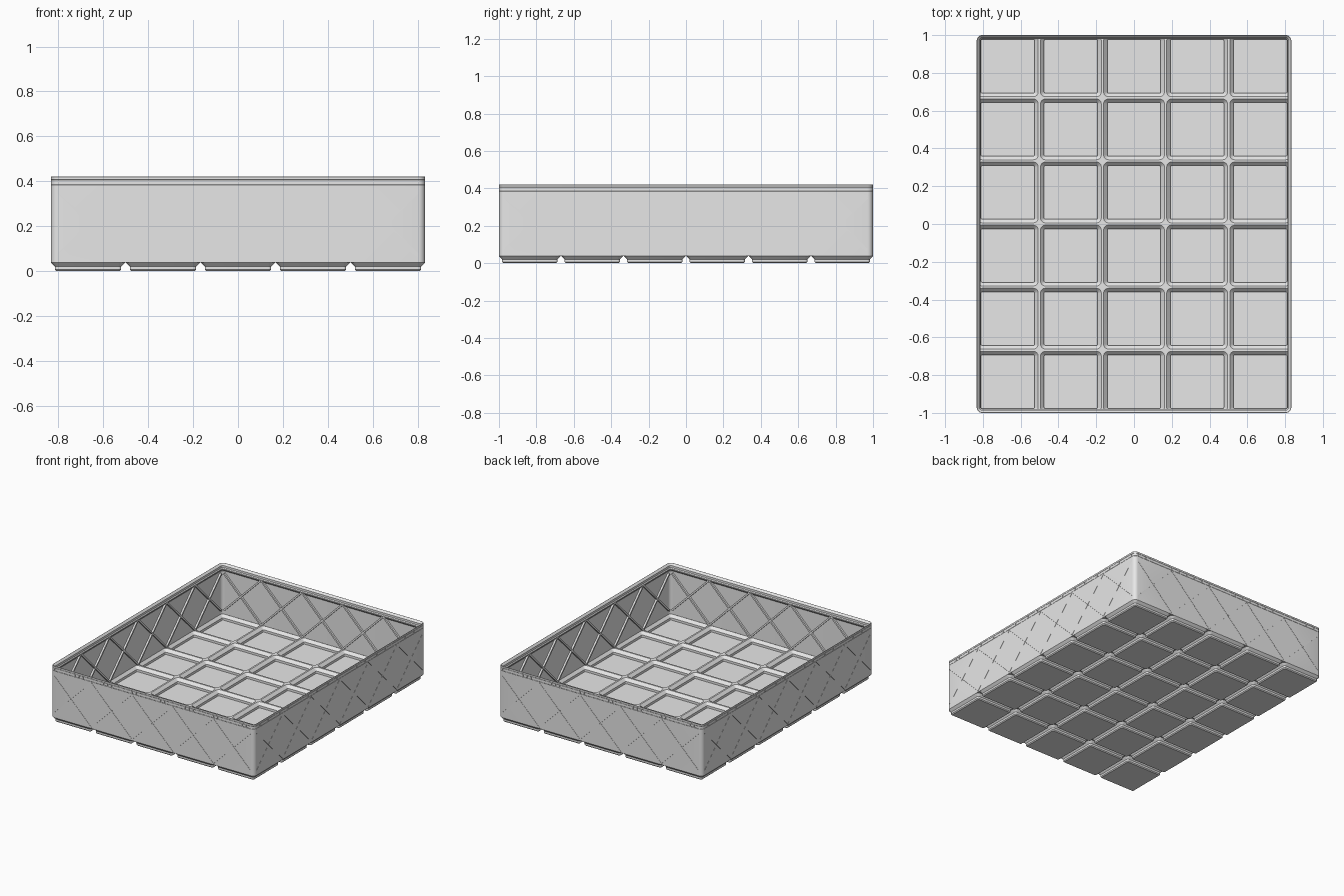
import bpy, bmesh, math
from mathutils import Matrix, Vector

if "Cube" in bpy.data.objects:
    bpy.data.objects.remove(bpy.data.objects["Cube"])

PITCH, GAP, NX, NY = 0.334, 0.004, 5, 6
CELL = PITCH - GAP
W, H = NX * PITCH - GAP, NY * PITCH - GAP
R, SEG = 0.0298, 6
Z_DECK, Z_RIDGE, Z_LIP = 0.0378, 0.0425, 0.385

grey = bpy.data.materials.new("light_grey")
grey.diffuse_color = (0.8, 0.8, 0.8, 1)
grey.use_nodes = True
grey.node_tree.nodes["Principled BSDF"].inputs["Base Color"].default_value = grey.diffuse_color


def loop(bm, x0, x1, y0, y1, radii, z):
    """Counter-clockwise rounded rectangle with one radius per corner."""
    verts = []
    for k, (cx, cy, sx, sy) in enumerate(((x1, y0, -1, 1), (x1, y1, -1, -1),
                                          (x0, y1, 1, -1), (x0, y0, 1, 1))):
        r = radii[k]
        for s in range(SEG + 1):
            a = math.radians(-90 + 90 * k + 90 * s / SEG)
            verts.append(bm.verts.new((cx + sx * r + r * math.cos(a),
                                       cy + sy * r + r * math.sin(a), z)))
    return verts


def inset_loop(bm, x0, x1, y0, y1, d, z):
    return loop(bm, x0 + d, x1 - d, y0 + d, y1 - d, [max(R - d, 0.004)] * 4, z)


def bridge(bm, loops):
    for a, b in zip(loops, loops[1:]):
        for i in range(len(a)):
            j = (i + 1) % len(a)
            bm.faces.new((a[i], a[j], b[j], b[i]))


def finish(bm, name, smooth=True):
    me = bpy.data.meshes.new(name)
    bm.to_mesh(me)
    bm.free()
    me.materials.append(grey)
    ob = bpy.data.objects.new(name, me)
    bpy.context.collection.objects.link(ob)
    if smooth:
        shade(ob)
    return ob


def shade(ob):
    bpy.ops.object.select_all(action='DESELECT')
    ob.select_set(True)
    bpy.context.view_layer.objects.active = ob
    bpy.ops.object.shade_smooth_by_angle()


def bar(bm, side, a, b, width, d0, d1):
    """Box along a line (u, z) on a wall, between two depths from outside."""
    dist = (H if side % 2 == 0 else W) / 2
    du, dz = b[0] - a[0], b[1] - a[1]
    mid = Vector(((a[0] + b[0]) / 2, -dist + (d0 + d1) / 2, (a[1] + b[1]) / 2))
    m = (Matrix.Rotation(side * math.pi / 2, 4, 'Z') @ Matrix.Translation(mid)
         @ Matrix.Rotation(-math.atan2(dz, du), 4, 'Y')
         @ Matrix.Diagonal((math.hypot(du, dz), d1 - d0, width, 1)))
    bmesh.ops.create_cube(bm, size=1, matrix=m)


def diagonals(direction):
    """Lines of the cross pattern, trimmed at the rounded corners."""
    for side in range(4):
        n = NX if side % 2 == 0 else NY
        lim = (n * PITCH - GAP) / 2 - 0.028
        for i in range(n):
            u0, z0, z1 = (i - n / 2) * PITCH, 0.046, 0.378
            ends = []
            for t in (0, 1):
                u = max(-lim, min(lim, u0 + t * PITCH))
                f = (u - u0) / PITCH
                ends.append((u, z0 + (z1 - z0) * (f if direction > 0 else 1 - f)))
            yield side, ends[0], ends[1]


# Base: stepped hollow feet, tiled on a grid and joined by ridges
bm = bmesh.new()
for i in range(NX):
    for j in range(NY):
        x0, y0 = -W / 2 + i * PITCH, -H / 2 + j * PITCH
        x1, y1 = x0 + CELL, y0 + CELL
        g = GAP / 2
        l, r, b, t = i == 0, i == NX - 1, j == 0, j == NY - 1
        tile = (x0 - g * (not l), x1 + g * (not r), y0 - g * (not b), y1 + g * (not t),
                [R if c else 0 for c in (r and b, r and t, l and t, l and b)])
        under = [inset_loop(bm, x0, x1, y0, y1, d, z) for d, z in
                 ((0.0235, 0), (0.0171, 0.0064), (0.0171, 0.0207), (0, Z_DECK))]
        bm.faces.new(under[0][::-1])
        bridge(bm, under + [loop(bm, *tile, Z_DECK)])
        inside = [loop(bm, *tile, Z_RIDGE)]
        inside += [inset_loop(bm, x0, x1, y0, y1, d, z) for d, z in
                   ((0.004, Z_RIDGE), (0.0235, 0.0228), (0.0235, 0.006))]
        bridge(bm, inside)
        bm.faces.new(inside[-1])
bmesh.ops.remove_doubles(bm, verts=bm.verts, dist=1e-5)
finish(bm, "base_feet")

# Wall with stepped stacking lip
bm = bmesh.new()
profile = ((0, Z_DECK), (0, 0.384), (0.0012, Z_LIP), (0, 0.386), (0, 0.405),
           (0.0012, 0.406), (0, 0.407), (0, 0.419), (0.001, 0.42), (0.002, 0.42),
           (0.0151, 0.406), (0.0151, 0.391), (0.0207, Z_LIP), (0.0207, 0.378),
           (0.006, 0.363), (0.006, Z_RIDGE))
rings = [inset_loop(bm, -W / 2, W / 2, -H / 2, H / 2, d, z) for d, z in profile]
bridge(bm, rings + rings[:1])
wall = finish(bm, "wall_and_lip", smooth=False)

# Fine slits on the outside: crossing diagonals, and short ticks on the lip
for direction in (1, -1):
    bm = bmesh.new()
    for side, a, b in diagonals(direction):
        bar(bm, side, a, b, 0.0015, -0.002, 0.004)
    if direction > 0:
        for side in range(4):
            n = (NX if side % 2 == 0 else NY) * 10
            for k in range(1, n):
                u = (k - n / 2) * PITCH / 10
                bar(bm, side, (u, 0.3875), (u, 0.4035), 0.0015, -0.002, 0.003)
    cutter = finish(bm, "slit_cutter", smooth=False)
    cutter.hide_render = True
    mod = wall.modifiers.new("slits", 'BOOLEAN')
    mod.operation, mod.solver, mod.object = 'DIFFERENCE', 'EXACT', cutter
    bpy.context.view_layer.update()
    cut = bpy.data.meshes.new_from_object(
        wall.evaluated_get(bpy.context.evaluated_depsgraph_get()))
    wall.modifiers.remove(mod)
    if len(cut.polygons) > len(wall.data.polygons):
        wall.data = cut
    bpy.data.objects.remove(cutter)
shade(wall)

# Crossing ribs on the inside of the walls
bm = bmesh.new()
for direction in (1, -1):
    for side, a, b in diagonals(direction):
        bar(bm, side, a, b, 0.012, 0.005, 0.019)
finish(bm, "inner_ribs", smooth=False)
